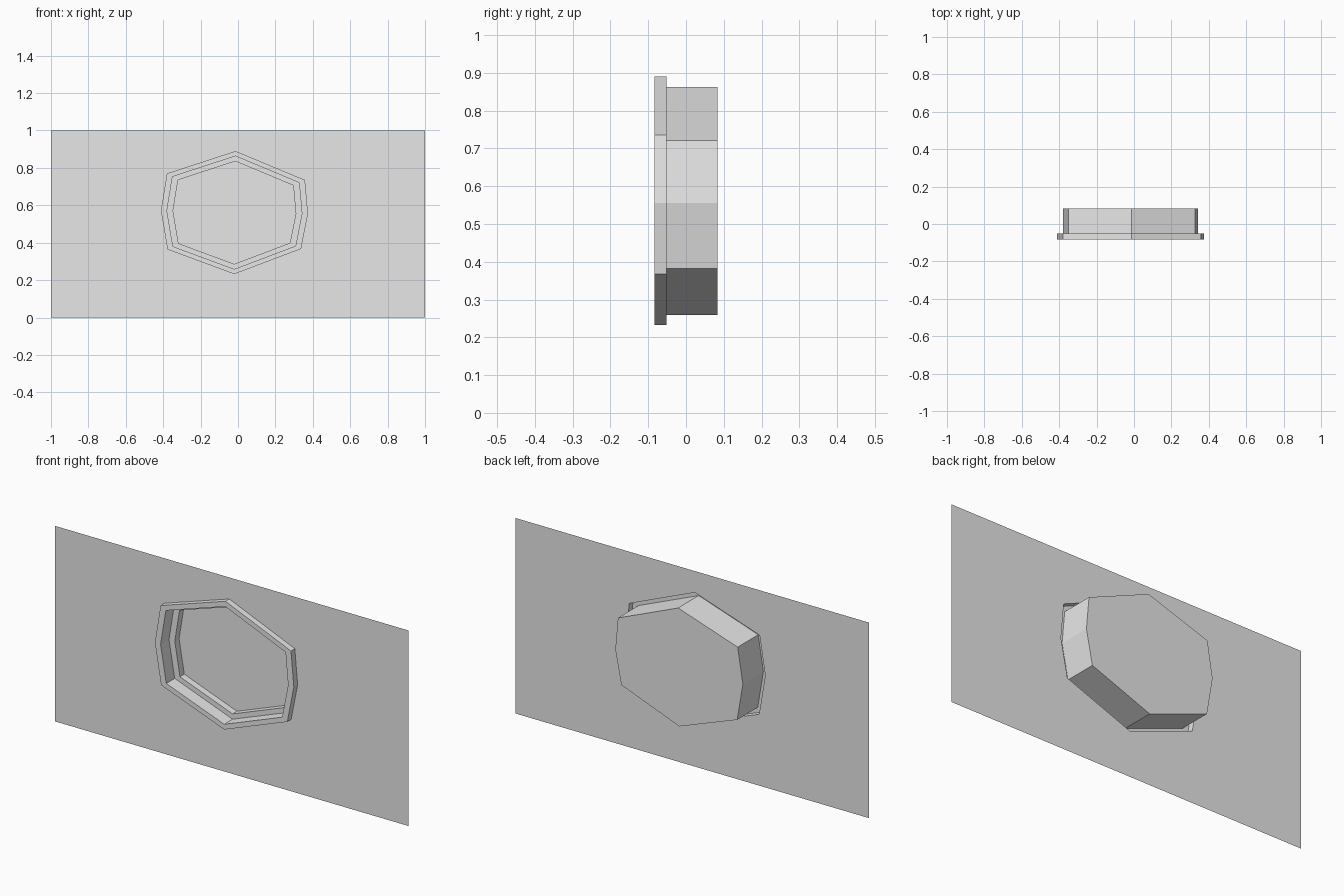
import bpy
import bmesh
from mathutils import Vector

cube = bpy.data.objects.get("Cube")
if cube:
    bpy.data.objects.remove(cube, do_unlink=True)

grey = bpy.data.materials.new("light_grey")
grey.use_nodes = True
grey.diffuse_color = (0.8, 0.8, 0.8, 1)
grey.node_tree.nodes["Principled BSDF"].inputs["Base Color"].default_value = (0.8, 0.8, 0.8, 1)

# Slightly irregular octagon outline (x, z) and its centre
CENTRE = Vector((-0.02, 0.56))
OUTLINE = [Vector(p) for p in (
    (-0.013, 0.89), (0.358, 0.735), (0.374, 0.555), (0.337, 0.367),
    (-0.02, 0.232), (-0.377, 0.364), (-0.412, 0.572), (-0.38, 0.77))]
OUTER, MID, INNER = 1.0, 0.918, 0.835

# Depths from front to back
FRONT, WALL, LEDGE, PANE, BACK = -0.083, -0.052, -0.015, 0.02, 0.083


def ring(bm, scale, y):
    pts = [CENTRE + (p - CENTRE) * scale for p in OUTLINE]
    return [bm.verts.new((p.x, y, p.y)) for p in pts]


def bridge(bm, a, b):
    for i in range(len(a)):
        j = (i + 1) % len(a)
        bm.faces.new((a[i], a[j], b[j], b[i]))


def finish(bm, name):
    mesh = bpy.data.meshes.new(name)
    bm.to_mesh(mesh)
    bm.free()
    mesh.materials.append(grey)
    obj = bpy.data.objects.new(name, mesh)
    bpy.context.collection.objects.link(obj)
    return obj


def shell(name, steps, capped):
    """Sweep the octagon through (scale, depth) steps, closing the end if capped."""
    bm = bmesh.new()
    rings = [ring(bm, s, y) for s, y in steps]
    for a, b in zip(rings, rings[1:]):
        bridge(bm, a, b)
    if capped:
        bm.faces.new(rings[-1])
    bmesh.ops.recalc_face_normals(bm, faces=bm.faces)
    return finish(bm, name)


# Thin wall with the octagonal opening
bm = bmesh.new()
corners = [bm.verts.new((x, WALL, z)) for x, z in ((-1, 0), (1, 0), (1, 1), (-1, 1))]
hole = ring(bm, OUTER, WALL)
edges = [bm.edges.new((loop[i - 1], loop[i])) for loop in (corners, hole) for i in range(len(loop))]
bmesh.ops.triangle_fill(bm, use_beauty=True, use_dissolve=False, edges=edges)
for face in bm.faces:
    face.normal_update()
    if face.normal.y > 0:
        face.normal_flip()
finish(bm, "wall")

# Raised rim around the opening
shell("window_rim", [(OUTER, WALL), (OUTER, FRONT), (MID, FRONT)], False)

# Deep housing behind the wall
shell("window_housing", [(MID, FRONT), (MID, BACK)], True)

# Stepped inner frame with the recessed pane
shell("inner_frame_and_pane", [(MID, LEDGE), (INNER, LEDGE), (INNER, PANE)], True)
